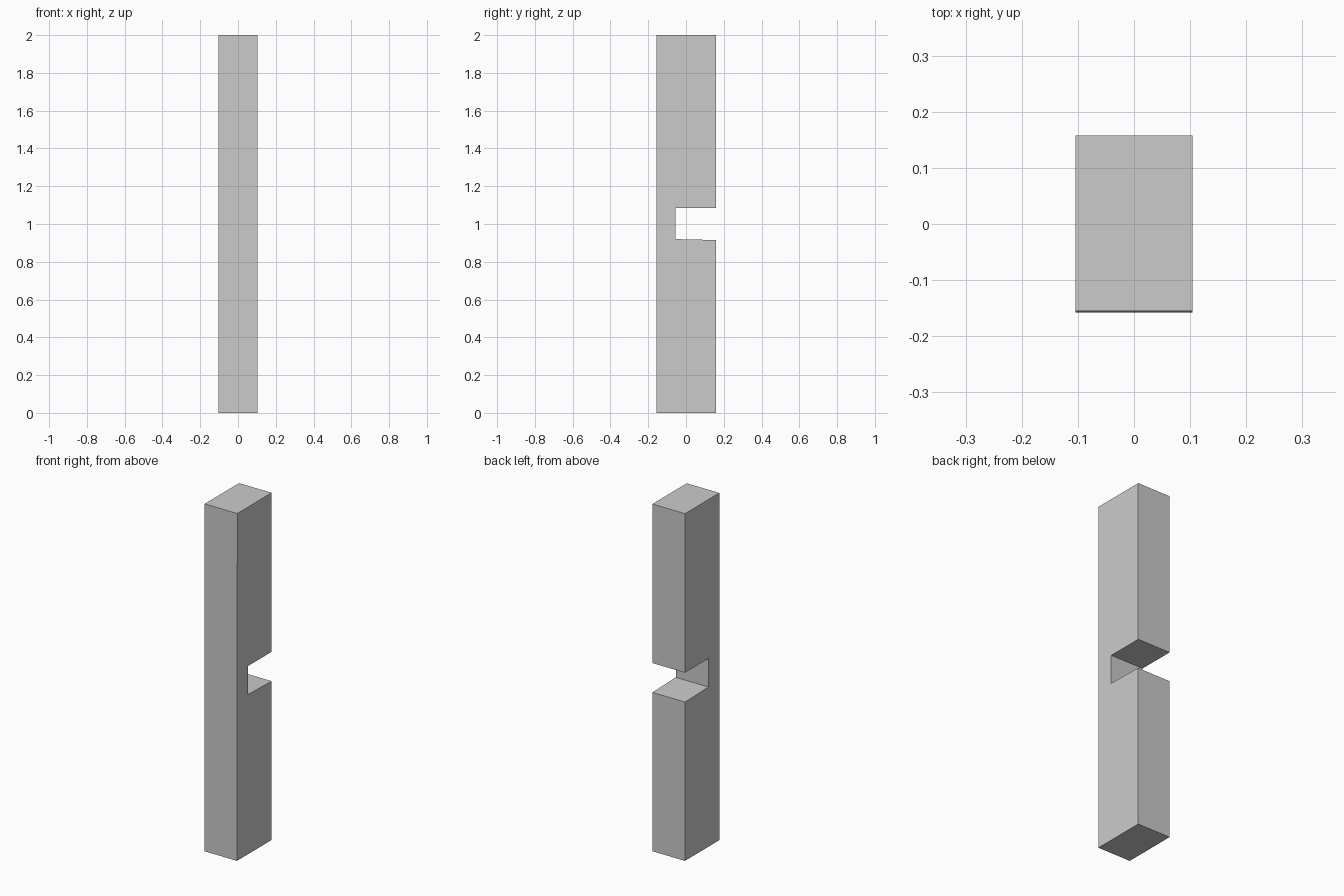
import bpy, bmesh

if "Cube" in bpy.data.objects:
    bpy.data.objects.remove(bpy.data.objects["Cube"])

# Side profile (y, z) of a post with a notch cut into its back
HALF_W = 0.104
profile = [(-0.1575, 0), (0.1575, 0), (0.1575, 0.915), (-0.056, 0.92),
           (-0.056, 1.084), (0.1575, 1.084), (0.1575, 2), (-0.155, 2)]

# Notched post: profile extruded across the width
bm = bmesh.new()
face = bm.faces.new([bm.verts.new((-HALF_W, y, z)) for y, z in profile])
ext = bmesh.ops.extrude_face_region(bm, geom=[face])
verts = [g for g in ext["geom"] if isinstance(g, bmesh.types.BMVert)]
bmesh.ops.translate(bm, verts=verts, vec=(2 * HALF_W, 0, 0))
bmesh.ops.recalc_face_normals(bm, faces=bm.faces)

mesh = bpy.data.meshes.new("notched_post")
bm.to_mesh(mesh)
bm.free()
bpy.context.collection.objects.link(bpy.data.objects.new("notched_post", mesh))
